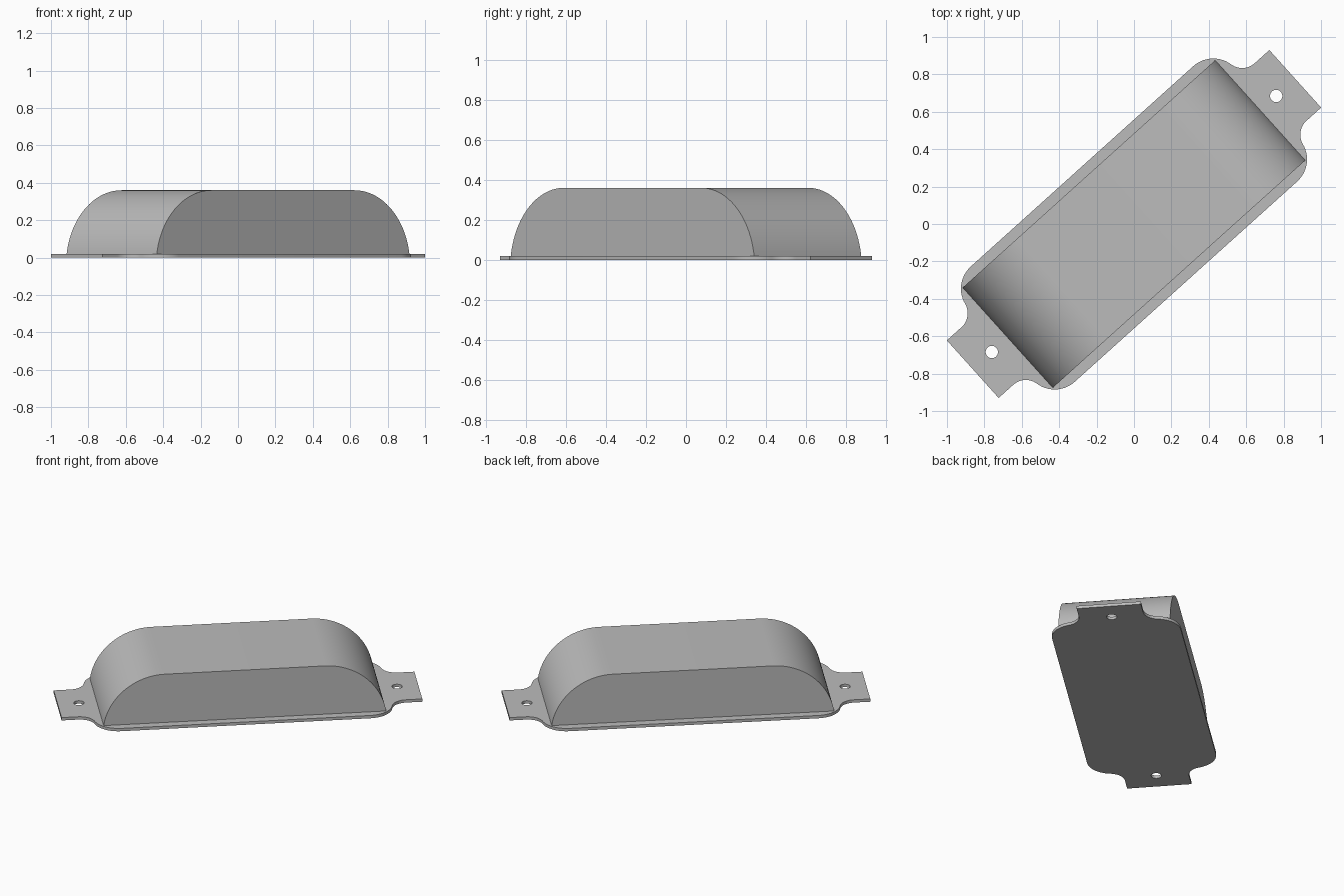
import bpy, bmesh
from math import radians, cos, sin, atan2, sqrt, pi

if "Cube" in bpy.data.objects:
    bpy.data.objects.remove(bpy.data.objects["Cube"], do_unlink=True)

TURN = radians(42)      # the long axis lies diagonally
PLATE_T = 0.02

grey = bpy.data.materials.new("plain grey")
grey.use_nodes = True
colour = (0.5, 0.5, 0.5, 1)
grey.diffuse_color = colour
grey.node_tree.nodes["Principled BSDF"].inputs["Base Color"].default_value = colour


def arc(cx, cy, r, a0, a1, n):
    return [(cx + r * cos(a0 + (a1 - a0) * i / n),
             cy + r * sin(a0 + (a1 - a0) * i / n)) for i in range(n + 1)]


def solid(name, loops, place, depth):
    """Fill the outline (later loops are holes) and extrude it by depth."""
    bm = bmesh.new()
    for loop in loops:
        vs = [bm.verts.new(place(a, b)) for a, b in loop]
        for v, w in zip(vs, vs[1:] + vs[:1]):
            bm.edges.new((v, w))
    if len(loops) == 1:
        bm.faces.new(list(bm.verts))
    else:
        bmesh.ops.triangle_fill(bm, use_beauty=True, edges=bm.edges[:])
    ext = bmesh.ops.extrude_face_region(bm, geom=bm.faces[:])
    moved = [g for g in ext["geom"] if isinstance(g, bmesh.types.BMVert)]
    bmesh.ops.translate(bm, verts=moved, vec=depth)
    bmesh.ops.recalc_face_normals(bm, faces=bm.faces[:])
    mesh = bpy.data.meshes.new(name)
    bm.to_mesh(mesh)
    bm.free()
    mesh.materials.append(grey)
    obj = bpy.data.objects.new(name, mesh)
    bpy.context.collection.objects.link(obj)
    obj.rotation_euler.z = TURN
    bpy.ops.object.select_all(action="DESELECT")
    obj.select_set(True)
    bpy.context.view_layer.objects.active = obj
    bpy.ops.object.shade_smooth_by_angle(angle=radians(30))
    return obj


# Base plate: rounded shoulders flowing into a narrow screw tab at each end
half_w, tab_w, end = 0.415, 0.207, 1.16
r_out, r_in, shoulder = 0.16, 0.10, 0.80
rise = (tab_w + r_in) - (half_w - r_out)
run = sqrt((r_out + r_in) ** 2 - rise ** 2)
meet = atan2(rise, run)
quarter = arc(shoulder, half_w - r_out, r_out, pi / 2, meet, 14)
quarter += arc(shoulder + run, tab_w + r_in, r_in, pi + meet, 1.5 * pi, 14)[1:]
quarter.append((end, tab_w))
right_end = quarter + [(x, -y) for x, y in reversed(quarter)]
outline = right_end + [(-x, -y) for x, y in right_end]
holes = [arc(s * 1.023, 0, 0.033, 0, 2 * pi, 32)[:-1] for s in (-1, 1)]
solid("base_plate", [outline] + holes, lambda a, b: (a, b, 0), (0, 0, PLATE_T))

# Cover: arched side profile extruded across the plate
radius, flat, top, cover_w = 0.40, 0.513, 0.36, 0.36
low = math_low = atan2(PLATE_T - (top - radius), sqrt(radius ** 2 - (PLATE_T - top + radius) ** 2))
side = arc(flat, top - radius, radius, low, pi / 2, 32)
profile = side + [(-x, z) for x, z in reversed(side)]
solid("arched_cover", [profile], lambda a, b: (a, -cover_w, b), (0, 2 * cover_w, 0))
